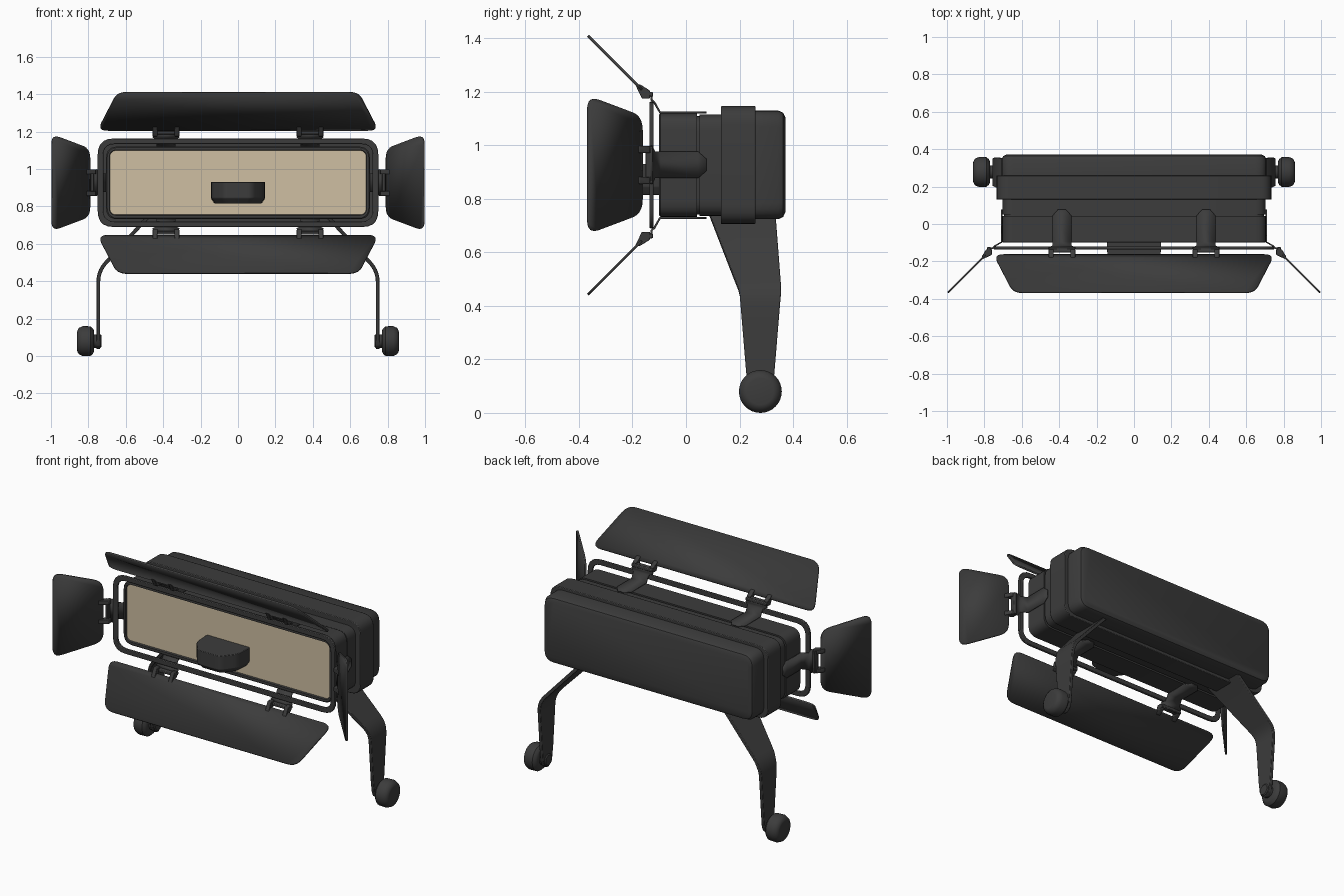
import bpy, bmesh, math
from mathutils import Vector, Matrix

if "Cube" in bpy.data.objects:
    bpy.data.objects.remove(bpy.data.objects["Cube"])


def material(name, color):
    m = bpy.data.materials.new(name)
    m.diffuse_color = color
    m.use_nodes = True
    m.node_tree.nodes["Principled BSDF"].inputs["Base Color"].default_value = m.diffuse_color
    return m


DARK = material("dark_metal", (0.045, 0.045, 0.045, 1))
GLASS = material("warm_panel", (0.62, 0.52, 0.36, 1))


def finish(name, verts, faces, mat=DARK, thick=0, bevel=0, matrix=None):
    bm = bmesh.new()
    vs = [bm.verts.new(matrix @ Vector(v) if matrix else v) for v in verts]
    for f in faces:
        bm.faces.new([vs[i] for i in f])
    bmesh.ops.recalc_face_normals(bm, faces=bm.faces)
    me = bpy.data.meshes.new(name)
    bm.to_mesh(me)
    bm.free()
    me.materials.append(mat)
    ob = bpy.data.objects.new(name, me)
    bpy.context.collection.objects.link(ob)
    if thick:
        s = ob.modifiers.new("thickness", 'SOLIDIFY')
        s.thickness, s.offset = thick, 0
    if bevel:
        b = ob.modifiers.new("bevel", 'BEVEL')
        b.width, b.segments, b.limit_method = bevel, 2, 'ANGLE'
    bpy.ops.object.select_all(action='DESELECT')
    ob.select_set(True)
    bpy.context.view_layer.objects.active = ob
    bpy.ops.object.shade_smooth_by_angle(angle=math.radians(35))
    return ob


def loft(name, rings, cyclic=False, **kw):
    """Skin equal-length rings of points, capped or joined end to end."""
    n, k = len(rings[0]), len(rings)
    faces = [[a * n + i, a * n + (i + 1) % n, (a + 1) % k * n + (i + 1) % n, (a + 1) % k * n + i]
             for a in range(k if cyclic else k - 1) for i in range(n)]
    if not cyclic:
        faces += [list(range(n)), list(range((k - 1) * n, k * n))]
    return finish(name, [p for r in rings for p in r], faces, **kw)


def round_poly(pts, r, seg=5, closed=True):
    """Round the corners of a 2D outline with small curves."""
    pts = [Vector(p) for p in pts]
    out = []
    for i, p in enumerate(pts):
        if not closed and i in (0, len(pts) - 1):
            out.append(p)
            continue
        d0, d1 = pts[i - 1] - p, pts[(i + 1) % len(pts)] - p
        a, b = p + d0.normalized() * r, p + d1.normalized() * r
        for j in range(seg + 1):
            t = j / seg
            out.append(a * (1 - t) ** 2 + p * (2 * t * (1 - t)) + b * t * t)
    return out


def rect(y, hw, z0, z1, r):
    return [(p.x, y, p.y) for p in round_poly([(-hw, z0), (hw, z0), (hw, z1), (-hw, z1)], r)]


def lerp(table, z):
    for (z0, v0), (z1, v1) in zip(table, table[1:]):
        if z >= z1:
            return v0 + (v1 - v0) * (z0 - z) / (z0 - z1)
    return table[-1][1]


# Housing: front shell with recessed rim, middle, band and back cap
loft("front_shell", [rect(0.042, 0.705, 0.732, 1.12, 0.06), rect(-0.095, 0.705, 0.732, 1.12, 0.06),
                     rect(-0.1, 0.70, 0.737, 1.115, 0.06), rect(-0.1, 0.688, 0.752, 1.102, 0.04),
                     rect(-0.088, 0.684, 0.756, 1.098, 0.04)])
loft("front_panel", [rect(-0.08, 0.684, 0.757, 1.1, 0.02), rect(-0.093, 0.684, 0.757, 1.1, 0.02)], mat=GLASS)
loft("shell_seam", [rect(0.03, 0.695, 0.742, 1.11, 0.06), rect(0.06, 0.695, 0.742, 1.11, 0.06)])
loft("middle_shell", [rect(0.05, 0.703, 0.736, 1.116, 0.06), rect(0.14, 0.703, 0.736, 1.116, 0.06)])
loft("housing_band", [rect(0.13, 0.735, 0.706, 1.147, 0.07), rect(0.26, 0.735, 0.706, 1.147, 0.07)], bevel=0.004)
loft("back_cap", [rect(0.25, 0.708, 0.724, 1.13, 0.06), rect(0.345, 0.708, 0.724, 1.13, 0.06),
                  rect(0.363, 0.70, 0.732, 1.122, 0.06), rect(0.371, 0.683, 0.749, 1.105, 0.05)])

# Sensor block on the front panel
plan = round_poly([(-0.147, -0.085), (0.147, -0.085), (0.14, -0.2), (0.075, -0.285), (-0.075, -0.285), (-0.14, -0.2)], 0.025)
plan = [p if p.y < -0.09 else Vector((p.x, -0.085)) for p in plan]
loft("sensor_block", [[(p.x * s, -0.085 + (p.y + 0.085) * s, z) for p in plan]
                      for z, s in ((0.93, 1), (0.845, 1), (0.815, 0.86))], bevel=0.003)

# Barn door mounting ring
O, I = (0.75, 0.69, 1.163, 0.085), (0.72, 0.72, 1.133, 0.06)
loft("door_ring", [rect(-0.137, *O), rect(-0.121, *O), rect(-0.121, *I), rect(-0.137, *I)], cyclic=True, bevel=0.004)


def side_frame(origin, along, out):
    """Local axes: x along the housing edge, y depth, z outwards."""
    return Matrix((along, (0, 1, 0), out)).transposed().to_4x4() if origin is None else \
        Matrix.Translation(origin) @ Matrix((along, (0, 1, 0), out)).transposed().to_4x4()


def box(name, m, x0, x1, prof, bevel=0.003):
    loft(name, [[(x, y, u) for y, u in prof] for x in (x0, x1)], matrix=m, bevel=bevel)


def clip(name, m):
    # bent strap from housing to ring
    strap = [(0.077, 0.003, 0.022), (0.045, 0.003, 0.05), (-0.097, 0.003, 0.05),
             (-0.118, 0.04, 0.05), (-0.129, 0.05, 0.072), (-0.131, 0.08, 0.06)]
    v = [(s * w, y, u) for y, u, w in strap for s in (-1, 1)]
    finish(name + "_strap", v, [[2 * i, 2 * i + 1, 2 * i + 3, 2 * i + 2] for i in range(len(strap) - 1)],
           thick=0.008, matrix=m)
    # hinge bar and two prongs gripping the door
    box(name + "_bar", m, -0.07, 0.07, [(-0.123, 0.062), (-0.123, 0.078), (-0.152, 0.083), (-0.152, 0.067)])
    for s in (-1, 1):
        box(name + "_prong", m, s * 0.058 - 0.013, s * 0.058 + 0.013,
            [(-0.135, 0.055), (-0.135, 0.085), (-0.172, 0.108), (-0.19, 0.108), (-0.165, 0.055)])


def door(name, m, w_in, w_out):
    # flared flat leaf tilted 45 degrees
    outline = round_poly([(-w_in, 0), (w_in, 0), (w_out, 1), (-w_out, 1)], 0.06)
    far = 0.291
    flat = [(p.x, p.y) for p in round_poly([(-w_in, 0), (w_in, 0), (w_out, 0.285), (-w_out, 0.285)], 0.055)]
    k = math.sqrt(0.5)
    finish(name, [(x, -0.165 - t * k, 0.088 + t * k) for x, t in flat], [list(range(len(flat)))],
           thick=0.01, matrix=m)


# Four barn doors: long top and bottom, short flared sides
for label, z, s in (("top", 1.12, 1), ("bottom", 0.732, -1)):
    door(label + "_door", side_frame((0, 0, z), (1, 0, 0), (0, 0, s)), 0.75, 0.645)
    for x in (-0.385, 0.385):
        clip(label + "_clip", side_frame((x, 0, z), (1, 0, 0), (0, 0, s)))
for label, s in (("left", -1), ("right", 1)):
    m = side_frame((s * 0.705, 0, 0.927), (0, 0, 1), (s, 0, 0))
    door(label + "_door", m, 0.182, 0.258)
    clip(label + "_clip", m)

# Bent flat legs with wheels
FRONT = [(0.76, 0.08), (0.45, 0.2), (0.15, 0.225), (0.085, 0.234), (0.055, 0.246), (0.037, 0.27)]
BACK = [(0.76, 0.333), (0.46, 0.356), (0.145, 0.33), (0.085, 0.324), (0.055, 0.312), (0.037, 0.288)]
path = round_poly([(0.475, 0.75), (0.747, 0.46), (0.747, 0.15), (0.747, 0.085), (0.747, 0.055), (0.747, 0.037)],
                  0.012, closed=False)
path = round_poly([(0.475, 0.75), (0.747, 0.455), (0.747, 0.15)], 0.06, closed=False) + \
    [Vector((0.747, z)) for z in (0.085, 0.055, 0.037)]
for label, s in (("left", -1), ("right", 1)):
    rings = []
    for i, p in enumerate(path):
        d = (path[min(i + 1, len(path) - 1)] - path[max(i - 1, 0)]).normalized()
        n = Vector((-d.y, d.x)) * 0.01
        a, b = lerp(FRONT, p.y), lerp(BACK, p.y)
        rings.append([(s * (p.x + k * n.x), y, p.y + k * n.y) for k, y in ((-1, a), (1, a), (1, b), (-1, b))])
    loft(label + "_leg", rings, bevel=0.003)
    for part, prof in (("hub", [(0.73, 0.03), (0.735, 0.036), (0.78, 0.036)]),
                       ("wheel", [(0.77, 0.055), (0.775, 0.067), (0.788, 0.079), (0.83, 0.08),
                                  (0.85, 0.071), (0.858, 0.058), (0.86, 0.05)])):
        loft(f"{label}_{part}", [[(s * x, 0.278 + r * math.cos(t * math.pi / 16), 0.08 + r * math.sin(t * math.pi / 16))
                                  for t in range(32)] for x, r in prof])
